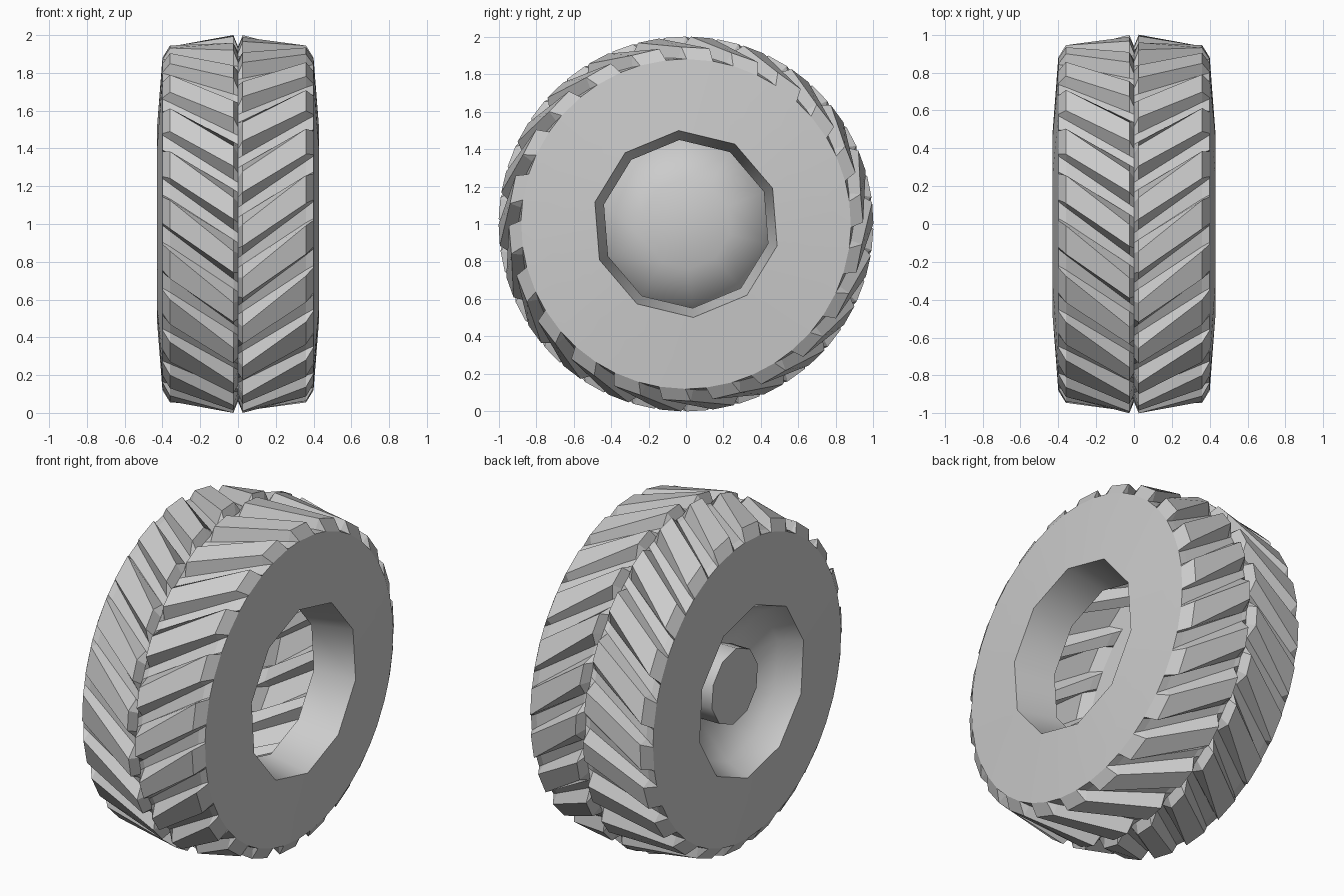
import bpy, bmesh
from math import radians, cos, sin
from mathutils import Vector

if "Cube" in bpy.data.objects:
    bpy.data.objects.remove(bpy.data.objects["Cube"])

LUGS = 22
PITCH = 360 / LUGS
# Tread rows: x, groove radius, lug radius, lug base half width, lug top half width (pitch fractions)
ROWS = [(0, .94, .94, .40, .20), (.025, .935, 1.0, .40, .20),
        (.36, .885, .945, .34, .28), (.40, .88, .88, .32, .28)]
SWEEP = 17.5                                          # chevron lean in degrees
RIM = 22.5                                            # angle of the first rim corner


def point(x, r, deg):
    a = radians(deg)
    return Vector((x, r * cos(a), r * sin(a)))


def finish(name, bm, smooth=None):
    """Orient faces away from the wheel centre and make the object."""
    bmesh.ops.recalc_face_normals(bm, faces=bm.faces[:])
    bm.normal_update()
    if sum(f.normal.dot(f.calc_center_median()) * f.calc_area() for f in bm.faces) < 0:
        bmesh.ops.reverse_faces(bm, faces=bm.faces[:])
    me = bpy.data.meshes.new(name)
    bm.to_mesh(me)
    bm.free()
    ob = bpy.data.objects.new(name, me)
    ob.location.z = 1
    bpy.context.collection.objects.link(ob)
    if smooth:
        bpy.ops.object.select_all(action='DESELECT')
        ob.select_set(True)
        bpy.context.view_layer.objects.active = ob
        bpy.ops.object.shade_smooth_by_angle(angle=radians(smooth))
    return ob


def columns(side, base, top):
    """Angles round one tread row, with a flag for raised lug corners."""
    phase = 167 if side > 0 else 167 - PITCH / 2     # halves staggered by half a pitch
    return [(phase + (k + f) * PITCH, up) for k in range(LUGS)
            for f, up in ((-base, 0), (-top, 1), (top, 1), (base, 0))]


def skin(bm, a, b):
    n = len(a)
    for i in range(n):
        bm.faces.new((a[i], a[(i + 1) % n], b[(i + 1) % n], b[i]))


def tread(name, side):
    bm = bmesh.new()
    rows = []
    for x, low, high, base, top in ROWS:
        lean = SWEEP * (1 - x / .40)
        rows.append([bm.verts.new(point(side * x, high if up else low, a + lean))
                     for a, up in columns(side, base, top)])
    for a, b in zip(rows, rows[1:]):
        skin(bm, a, b)
    finish(name, bm)


def wall(name, side, profile, cap, smooth):
    """Round sidewall closing onto a ten-sided rim profile of (x, r) points."""
    bm = bmesh.new()
    angles = [a for a, _ in columns(side, *ROWS[-1][3:])]
    outer = [bm.verts.new(point(side * .40, .88, a)) for a in angles]
    rings = [[bm.verts.new(point(side * x, r, RIM + 36 * j)) for j in range(10)]
             for x, r in profile]
    rim = rings[0]
    near = [round((a - RIM) / 36) for a in angles]
    near.append(near[0] + 10)
    for i in range(len(outer)):
        o1, o2 = outer[i], outer[(i + 1) % len(outer)]
        bm.faces.new((o1, o2, rim[near[i] % 10]))
        if near[i + 1] != near[i]:
            bm.faces.new((o2, rim[near[i + 1] % 10], rim[near[i] % 10]))
    for a, b in zip(rings, rings[1:]):
        skin(bm, a, b)
    if cap:
        bm.faces.new(rings[-1])
    finish(name, bm, smooth)


# Chevron tread shells
tread("tread_right", 1)
tread("tread_left", -1)

# Right sidewall with open rim tube, left sidewall with dished wheel disc
wall("sidewall_right", 1, [(.43, .50), (.19, .45)], False, 40)
wall("sidewall_left", -1, [(.43, .50), (.30, .44), (.20, .24)], True, 70)

# Hub in the middle of the dish
bm = bmesh.new()
base, end = ([bm.verts.new(point(x, .22, RIM + 36 * j)) for j in range(10)]
             for x in (-.20, -.32))
skin(bm, base, end)
bm.faces.new(end)
finish("hub", bm, 40)
